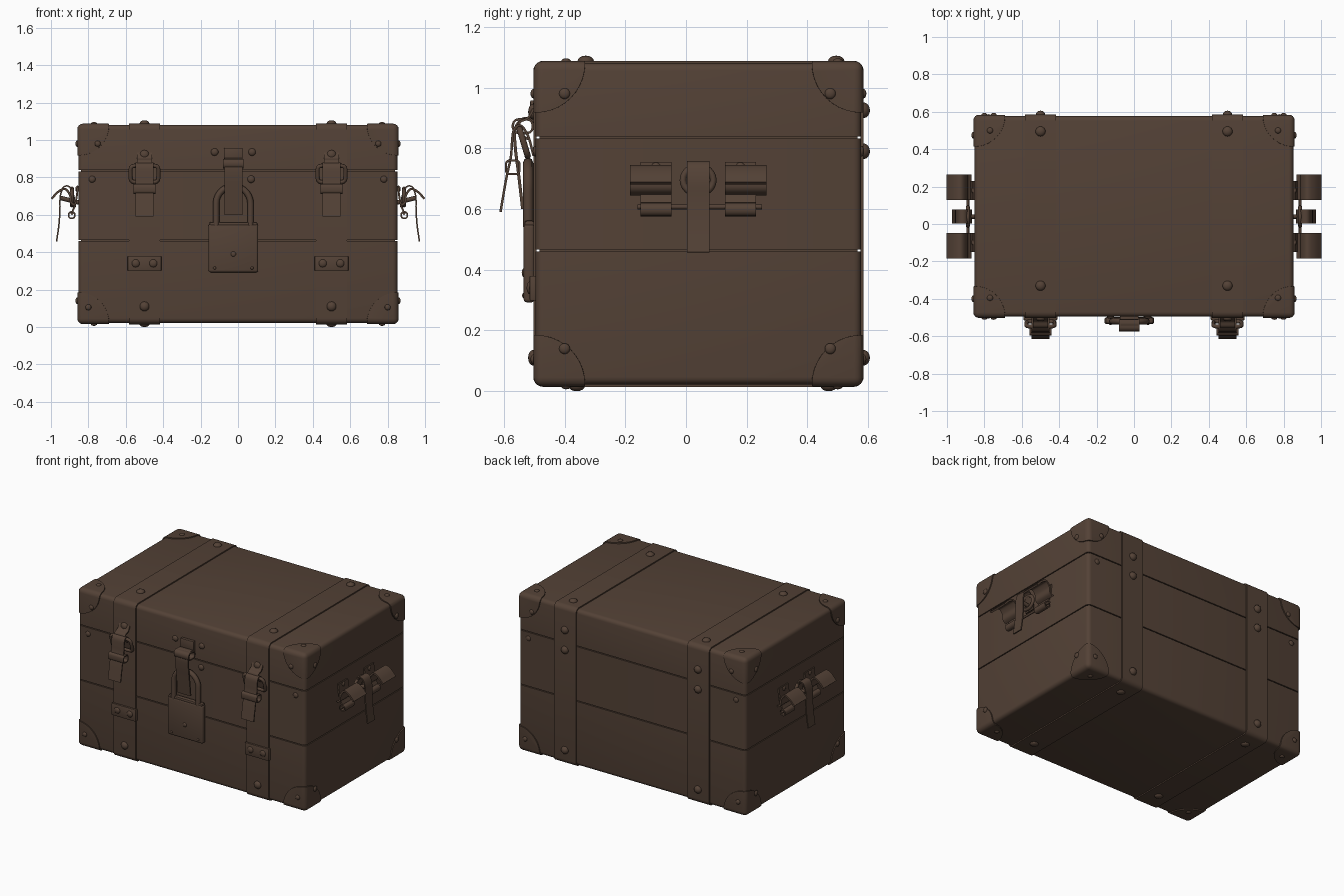
import bpy, bmesh, math
from mathutils import Matrix, Vector

if "Cube" in bpy.data.objects:
    bpy.data.objects.remove(bpy.data.objects["Cube"])

brown = bpy.data.materials.new("dark_brown_leather")
brown.diffuse_color = (0.088, 0.054, 0.037, 1)
brown.use_nodes = True
brown.node_tree.nodes["Principled BSDF"].inputs["Base Color"].default_value = brown.diffuse_color

X, Y0, Y1, Z0, Z1 = 0.852, -0.495, 0.577, 0.022, 1.08   # body limits


def finish(ob, angle=35):
    ob.data.materials.clear()
    ob.data.materials.append(brown)
    bpy.ops.object.select_all(action='DESELECT')
    ob.select_set(True)
    bpy.context.view_layer.objects.active = ob
    bpy.ops.object.shade_smooth_by_angle(angle=math.radians(angle))
    return ob


def make(name, bm):
    bmesh.ops.recalc_face_normals(bm, faces=bm.faces)
    me = bpy.data.meshes.new(name)
    bm.to_mesh(me)
    bm.free()
    ob = bpy.data.objects.new(name, me)
    bpy.context.collection.objects.link(ob)
    return finish(ob)


def box_bm(lo, hi, bevel=0.0, seg=3):
    bm = bmesh.new()
    lo, hi = Vector(lo), Vector(hi)
    bmesh.ops.create_cube(bm, size=1, matrix=Matrix.Translation((lo + hi) / 2) @ Matrix.Diagonal((*(hi - lo), 1)))
    if bevel:
        bmesh.ops.bevel(bm, geom=bm.edges[:], offset=bevel, segments=seg, profile=0.5, affect='EDGES')
    return bm


def box(name, lo, hi, bevel=0.004, seg=2):
    return make(name, box_bm(lo, hi, bevel, seg))


def smooth_path(pts, n=5):
    p = [Vector(q) for q in pts]
    p = [2 * p[0] - p[1]] + p + [2 * p[-1] - p[-2]]
    out = []
    for i in range(1, len(p) - 2):
        a, b, c, d = p[i - 1:i + 3]
        for k in range(n):
            t = k / n
            out.append(0.5 * (2 * b + (c - a) * t + (2 * a - 5 * b + 4 * c - d) * t ** 2
                              + (3 * b - a - 3 * c + d) * t ** 3))
    return out + [p[-2]]


def rounded_rect(a0, a1, b0, b1, r, n=5):
    out = []
    for ca, cb, start in ((a1 - r, b1 - r, 0), (a0 + r, b1 - r, 90), (a0 + r, b0 + r, 180), (a1 - r, b0 + r, 270)):
        for k in range(n + 1):
            t = math.radians(start + 90 * k / n)
            out.append((ca + r * math.cos(t), cb + r * math.sin(t)))
    return out


def ribbon(name, pts, axis, lo, hi, thick=0.008, closed=False):
    """Flat band following a 2D profile, extended along x or y."""
    bm = bmesh.new()
    at = (lambda p, w: (w, p[0], p[1])) if axis == 'x' else (lambda p, w: (p[0], w, p[1]))
    rows = [(bm.verts.new(at(p, lo)), bm.verts.new(at(p, hi))) for p in pts]
    for i in range(len(rows) - (0 if closed else 1)):
        a, b = rows[i], rows[(i + 1) % len(rows)]
        bm.faces.new((a[0], a[1], b[1], b[0]))
    ob = make(name, bm)
    m = ob.modifiers.new("thickness", 'SOLIDIFY')
    m.thickness, m.offset = thick, 0
    bpy.ops.object.modifier_apply(modifier=m.name)
    return finish(ob)


def tube(name, pts, r, closed=False):
    cu = bpy.data.curves.new(name, 'CURVE')
    cu.dimensions, cu.bevel_depth, cu.bevel_resolution = '3D', r, 2
    cu.use_fill_caps = True
    sp = cu.splines.new('POLY')
    sp.points.add(len(pts) - 1)
    for q, p in zip(sp.points, pts):
        q.co = (*p, 1)
    sp.use_cyclic_u = closed
    ob = bpy.data.objects.new(name, cu)
    bpy.context.collection.objects.link(ob)
    bpy.ops.object.select_all(action='DESELECT')
    ob.select_set(True)
    bpy.context.view_layer.objects.active = ob
    bpy.ops.object.convert(target='MESH')
    return finish(bpy.context.view_layer.objects.active, 60)


def rivets(name, items):
    """Domes given as (position, direction, radius, height)."""
    bm = bmesh.new()
    for pos, d, r, h in items:
        rot = Vector((0, 0, 1)).rotation_difference(Vector(d)).to_matrix().to_4x4()
        bmesh.ops.create_uvsphere(bm, u_segments=14, v_segments=8, radius=1,
                                  matrix=Matrix.Translation(pos) @ rot @ Matrix.Diagonal((r, r, h, 1)))
    return make(name, bm)


# Trunk body: three panels with narrow seams, over a recessed core
for name, lo, hi in (("lid", 0.838, 2), ("middle_panel", 0.466, 0.832), ("base_panel", -1, 0.46)):
    bm = box_bm((-X, Y0, Z0), (X, Y1, Z1), 0.025, 4)
    for z, n in ((lo, -1), (hi, 1)):
        bmesh.ops.bisect_plane(bm, geom=bm.verts[:] + bm.edges[:] + bm.faces[:],
                               plane_co=(0, 0, z), plane_no=(0, 0, n), clear_outer=True)
    bmesh.ops.holes_fill(bm, edges=[e for e in bm.edges if e.is_boundary])
    make(name, bm)
for z in (0.463, 0.835):
    box("seam_core", (-X + .012, Y0 + .012, z - .004), (X - .012, Y1 - .012, z + .004), 0)

# Rounded corner caps: slightly larger shell trimmed by spheres at the corners
g = 0.007
caps = make("corner_caps", box_bm((-X - g, Y0 - g, Z0 - g), (X + g, Y1 + g, Z1 + g), 0.03, 4))
bm = bmesh.new()
for x in (-X, X):
    for y in (Y0, Y1):
        for z in (Z0, Z1):
            bmesh.ops.create_uvsphere(bm, u_segments=40, v_segments=20, radius=0.163,
                                      matrix=Matrix.Translation((x, y, z)))
cutter = make("corner_cutter", bm)
cutter.hide_render = True
m = caps.modifiers.new("trim", 'BOOLEAN')
m.operation, m.solver, m.object = 'INTERSECT', 'EXACT', cutter
bpy.context.view_layer.objects.active = caps
bpy.ops.object.modifier_apply(modifier="trim")
bpy.data.objects.remove(cutter)
finish(caps)

# Corner cap and panel rivets
small = []
for s in (-1, 1):
    for y in (-0.4, 0.475):
        for z in (0.98, 0.14):
            small.append(((s * (X + g), y, z), (s, 0, 0), 0.018, 0.01))
    for y in (-0.395, 0.5):
        small.append(((s * 0.77, y, Z1 + g), (0, 0, 1), 0.016, 0.009))
        small.append(((s * 0.77, y, Z0 - g), (0, 0, -1), 0.016, 0.009))
    for y, d in ((Y0, -1), (Y1, 1)):
        small.append(((s * 0.75, y + d * g, 0.98), (0, d, 0), 0.016, 0.01))
        small.append(((s * 0.80, y + d * g, 0.105), (0, d, 0), 0.016, 0.01))
        small.append(((s * 0.78, y, 0.79), (0, d, 0), 0.018, 0.01))
for x, z in ((-0.125, 0.935), (0.075, 0.935), (0.07, 0.79)):
    small.append(((x, Y0, z), (0, -1, 0), 0.02, 0.012))
rivets("small_rivets", small)

for c in (-0.5, 0.5):
    # Strap wrapped around the trunk
    ribbon("wrap_strap", rounded_rect(Y0 - .003, Y1 + .003, Z0 - .003, Z1 + .003, 0.028), 'x',
           c - 0.083, c + 0.083, 0.01, True)
    t = 0.007
    big = [((c, y, Z1 + t), (0, 0, 1), 0.027, 0.018) for y in (-0.33, 0.495)]
    big += [((c, y, Z0 - t), (0, 0, -1), 0.027, 0.015) for y in (-0.36, 0.47)]
    big += [((c, Y1 + t, z), (0, 1, 0), 0.026, 0.022) for z in (0.925, 0.79, 0.11)]
    big += [((c, Y0 - t, z), (0, -1, 0), 0.026, 0.018) for z in (0.92, 0.11)]
    big += [((c + dx, -0.513, 0.34), (0, -1, 0), 0.022, 0.012) for dx in (-0.047, 0.047)]
    rivets("strap_rivets", big)
    box("strap_plate", (c - .09, -.515, .298), (c + .09, -.49, .38))
    # Buckle frame, hanging strap end and keeper
    frame = [(c + a, -0.535 - (b - 0.82) * 0.3, b) for a, b in rounded_rect(-.075, .075, .775, .862, .02, 3)]
    tube("buckle_frame", frame, 0.011, True)
    ribbon("buckle_strap", smooth_path([(-.502, .775), (-.52, .84), (-.545, .875), (-.567, .86), (-.573, .82),
                                        (-.577, .77), (-.592, .70), (-.611, .59)]), 'x', c - .047, c + .047)
    ribbon("strap_keeper", rounded_rect(-.593, -.548, .715, .76, .012, 3), 'x', c - .058, c + .058, 0.007, True)
    ribbon("buckle_anchor", smooth_path([(-.502, .93), (-.52, .90), (-.548, .885), (-.55, .85), (-.52, .83)]),
           'x', c - .04, c + .04)

# Hasp and padlock
px = -0.025
box("hasp_plate", (px - .05, -.513, .885), (px + .05, -.49, .958))
ribbon("hasp_strap", smooth_path([(-.508, .895), (-.54, .895), (-.563, .86), (-.562, .80), (-.552, .72), (-.538, .60)]),
       'x', px - .048, px + .048, 0.01)
ribbon("hasp_loop", rounded_rect(-.57, -.505, .85, .895, .018, 3), 'x', px - .055, px + .055, 0.008, True)
box("padlock_body", (px - .133, -.535, .292), (px + .133, -.498, .55), 0.012, 3)
box("padlock_top_band", (px - .128, -.532, .54), (px + .128, -.5, .562), 0.008)
arc = [(px + .092 * math.cos(a), -.52, .66 + .092 * math.sin(a)) for a in [math.pi * k / 14 for k in range(15)]]
tube("padlock_shackle", [(px + .092, -.52, .54)] + arc + [(px - .092, -.52, .54)], 0.017)
rivets("padlock_studs", [((px, -.535, .39), (0, -1, 0), .014, .006)]
       + [((px + d, -.535, .315), (0, -1, 0), .008, .005) for d in (-.1, .1)])

# Side carrying handles
cy = 0.04
for s in (-1, 1):
    def side(pts):
        return [(s * a, b) for a, b in pts]
    for e in (-1, 1):
        lo, hi = sorted((cy + e * 0.088, cy + e * 0.225))
        ribbon("handle_flap", smooth_path(side([(.872, .65), (.893, .668), (.898, .705), (.925, .738),
                                                (.962, .722), (.997, .685)])), 'y', lo, hi, 0.012)
        lo, hi = sorted((cy + e * 0.088, cy + e * 0.19))
        ribbon("handle_bracket_tab", smooth_path(side([(.856, .755), (.862, .70), (.872, .65), (.885, .62)])),
               'y', lo, hi, 0.01)
        ribbon("handle_bracket_roll", side(rounded_rect(.872, .906, .58, .616, .016, 4)), 'y', lo, hi, 0.008, True)
        rivets("bracket_rivet", [((s * .86, (lo + hi) / 2, .738), (s, 0, 0), .016, .01)])
    tube("handle_rod", [(s * .888, cy - .2, .607), (s * .888, cy + .21, .607)], 0.008)
    # Centre loop with hanging tongue
    ring = [(s * .888, cy + .05 * math.cos(a), .695 + .045 * math.sin(a))
            for a in [math.tau * k / 24 for k in range(24)]]
    tube("handle_ring", ring, 0.011, True)
    ribbon("handle_tongue", smooth_path(side([(.87, .64), (.878, .70), (.90, .748), (.932, .748), (.95, .70),
                                              (.952, .63), (.957, .55), (.97, .457)])), 'y', cy - .037, cy + .037)
    tube("handle_stay", [(s * .85, cy, .665), (s * .95, cy, .69)], 0.012)
